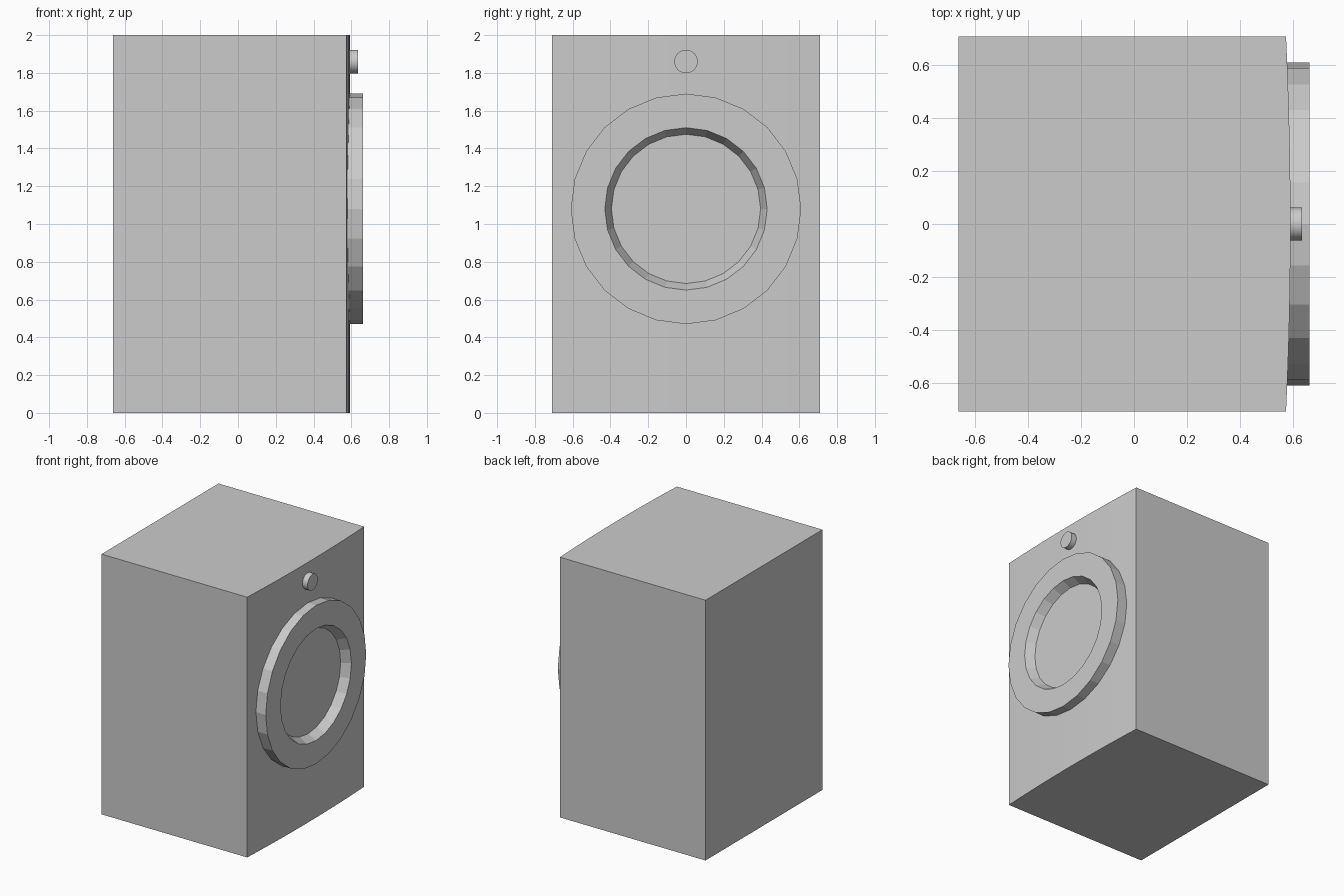
import bpy, bmesh
from math import sin, cos, pi, radians

if "Cube" in bpy.data.objects:
    bpy.data.objects.remove(bpy.data.objects["Cube"], do_unlink=True)

grey = bpy.data.materials.new("light grey")
grey.use_nodes = True
colour = (0.6, 0.6, 0.6, 1)
grey.diffuse_color = colour
grey.node_tree.nodes["Principled BSDF"].inputs["Base Color"].default_value = colour


def finish(name, bm):
    bmesh.ops.recalc_face_normals(bm, faces=bm.faces)
    mesh = bpy.data.meshes.new(name)
    bm.to_mesh(mesh)
    bm.free()
    mesh.materials.append(grey)
    obj = bpy.data.objects.new(name, mesh)
    bpy.context.collection.objects.link(obj)
    return obj


def lathe_x(name, profile, z, sides, closed):
    """Turn an (x, radius) profile around a line parallel to x at height z."""
    bm = bmesh.new()
    rings = [[bm.verts.new((x, r * sin(2 * pi * i / sides), z + r * cos(2 * pi * i / sides)))
              for i in range(sides)] for x, r in profile]
    pairs = list(zip(rings, rings[1:]))
    if closed:
        pairs.append((rings[-1], rings[0]))
    else:
        bm.faces.new(rings[0])
        bm.faces.new(rings[-1])
    for a, b in pairs:
        for i in range(sides):
            j = (i + 1) % sides
            bm.faces.new((a[i], a[j], b[j], b[i]))
    return finish(name, bm)


# Cabinet: a box whose door side bows gently outward
BACK, EDGE, BULGE, HALF, STEPS = -0.663, 0.575, 0.017, 0.71, 16
outline = [(BACK, HALF), (BACK, -HALF)]
for i in range(STEPS + 1):
    t = 2 * i / STEPS - 1
    outline.append((EDGE + BULGE * (1 - t * t), HALF * t))
bm = bmesh.new()
base = bm.faces.new([bm.verts.new((x, y, 0)) for x, y in outline])
top = bmesh.ops.extrude_face_region(bm, geom=[base])["geom"]
bmesh.ops.translate(bm, vec=(0, 0, 2),
                    verts=[v for v in top if isinstance(v, bmesh.types.BMVert)])
finish("cabinet", bm)

# Door ring with a tapered opening, and the window pane inside it
lathe_x("door_ring", [(0.57, 0.61), (0.663, 0.61), (0.663, 0.43), (0.596, 0.395), (0.57, 0.395)],
        1.08, 24, True)
lathe_x("door_window", [(0.575, 0.397), (0.596, 0.397)], 1.08, 24, False)

# Control knob
knob = lathe_x("control_knob", [(0.57, 0.062), (0.635, 0.062)], 1.86, 32, False)
bpy.ops.object.select_all(action="DESELECT")
knob.select_set(True)
bpy.context.view_layer.objects.active = knob
bpy.ops.object.shade_smooth_by_angle(angle=radians(30))
